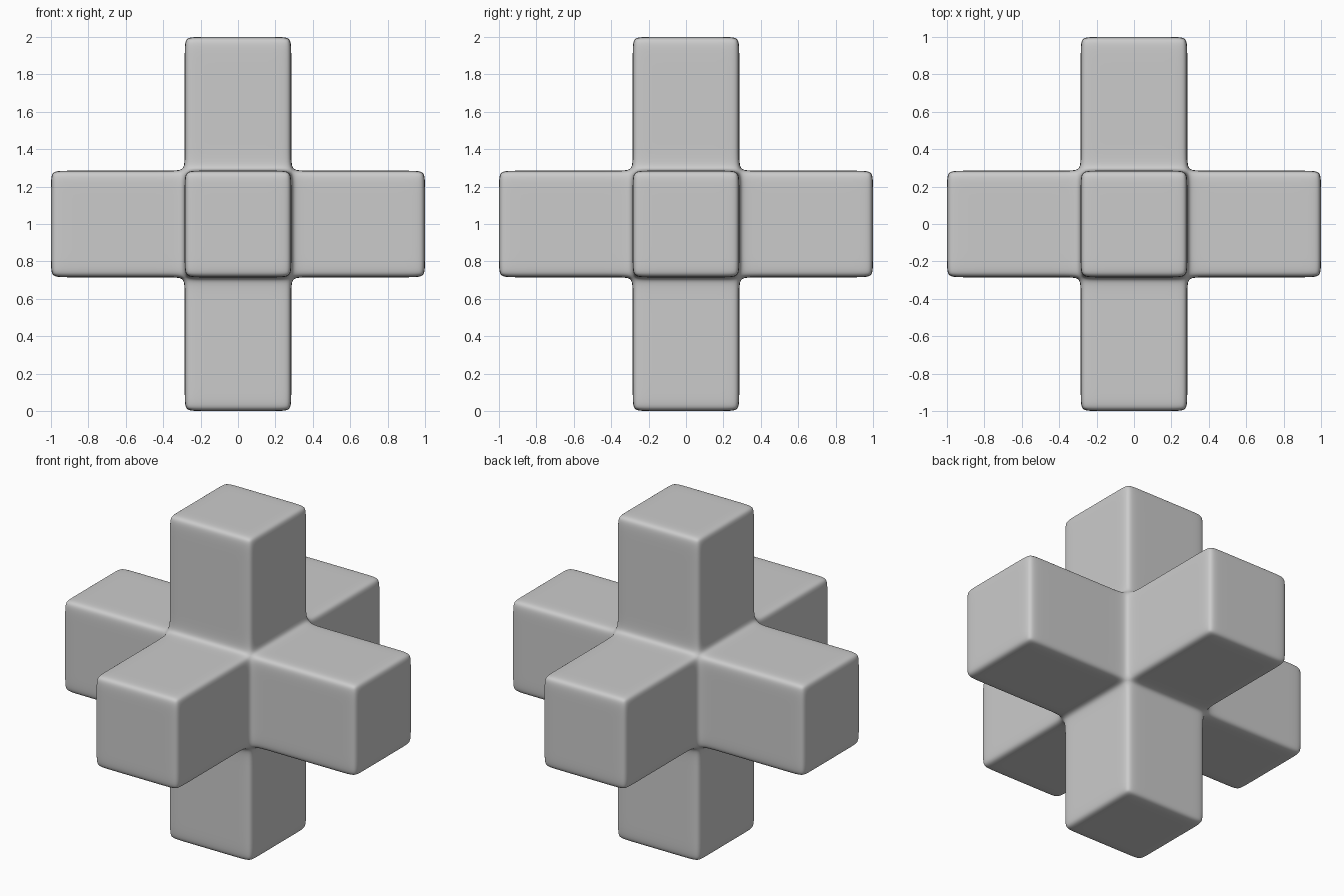
import bpy, bmesh

if "Cube" in bpy.data.objects:
    bpy.data.objects.remove(bpy.data.objects["Cube"])

H = 0.285   # half width of each arm
D = 0.075   # distance of the support loops from each edge

# Cage coordinates shared by all axes, with support loops beside every edge
half = [H - D, H, H + D, 1 - D, 1]
C = [-c for c in reversed(half)] + half
N = len(C) - 1


def filled(cell):
    """True when a grid cell lies in one of the three crossing bars."""
    if any(i < 0 or i >= N for i in cell):
        return False
    mids = [abs(C[i] + C[i + 1]) / 2 for i in cell]
    return sum(m < H for m in mids) >= 2


# Boundary quads of the three-way cross
bm = bmesh.new()
verts = {}


def vert(key):
    if key not in verts:
        x, y, z = (C[k] for k in key)
        verts[key] = bm.verts.new((x, y, z + 1))
    return verts[key]


for i in range(N):
    for j in range(N):
        for k in range(N):
            cell = (i, j, k)
            if not filled(cell):
                continue
            for axis in range(3):
                u, v = (axis + 1) % 3, (axis + 2) % 3
                for side in (0, 1):
                    other = list(cell)
                    other[axis] += 1 if side else -1
                    if filled(other):
                        continue
                    quad = []
                    for a, b in ((0, 0), (1, 0), (1, 1), (0, 1)):
                        key = list(cell)
                        key[axis] += side
                        key[u] += a
                        key[v] += b
                        quad.append(vert(tuple(key)))
                    bm.faces.new(quad if side else quad[::-1])

mesh = bpy.data.meshes.new("rounded_cross")
bm.to_mesh(mesh)
bm.free()
for p in mesh.polygons:
    p.use_smooth = True

# Smooth rounded surface
cross = bpy.data.objects.new("rounded_cross", mesh)
bpy.context.collection.objects.link(cross)
sub = cross.modifiers.new("round", "SUBSURF")
sub.levels = sub.render_levels = 3
